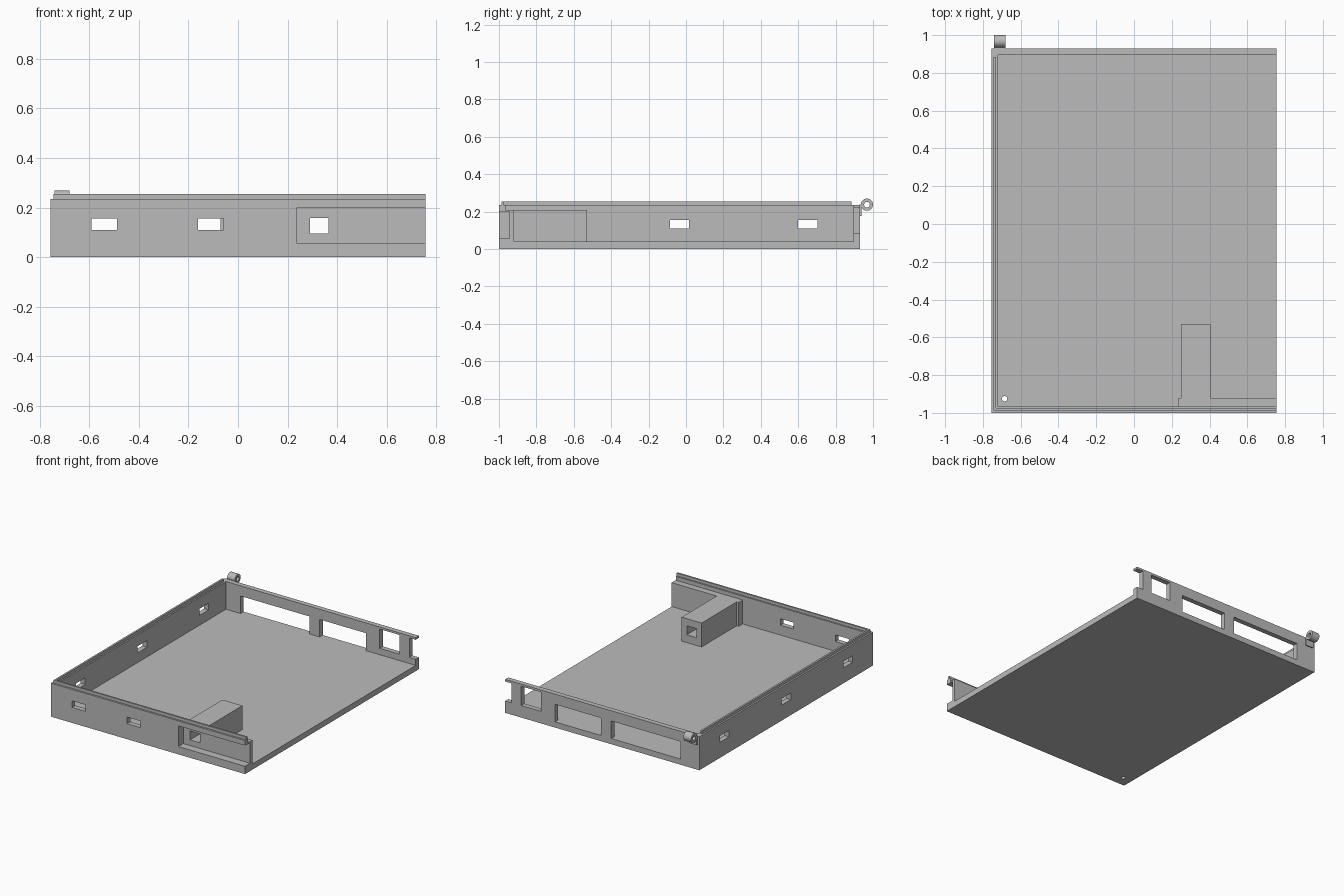
import bpy, math

if "Cube" in bpy.data.objects:
    bpy.data.objects.remove(bpy.data.objects["Cube"])

mat = bpy.data.materials.new("light grey")
mat.diffuse_color = (0.5, 0.5, 0.5, 1)
mat.use_nodes = True
mat.node_tree.nodes["Principled BSDF"].inputs["Base Color"].default_value = mat.diffuse_color


def box(name, x0, x1, y0, y1, z0, z1):
    v = [(x, y, z) for x in (x0, x1) for y in (y0, y1) for z in (z0, z1)]
    f = [(0, 1, 3, 2), (4, 6, 7, 5), (0, 4, 5, 1), (2, 3, 7, 6), (0, 2, 6, 4), (1, 5, 7, 3)]
    me = bpy.data.meshes.new(name)
    me.from_pydata(v, [], f)
    me.materials.append(mat)
    ob = bpy.data.objects.new(name, me)
    bpy.context.collection.objects.link(ob)
    return ob


def cylinder(name, r, depth, loc, rot=(0, 0, 0)):
    bpy.ops.mesh.primitive_cylinder_add(vertices=40, radius=r, depth=depth, location=loc, rotation=rot)
    ob = bpy.context.object
    ob.name = name
    ob.data.materials.append(mat)
    return ob


def combine(target, other, op):
    m = target.modifiers.new("combine", 'BOOLEAN')
    m.operation, m.solver, m.object = op, 'EXACT', other
    bpy.context.view_layer.objects.active = target
    bpy.ops.object.modifier_apply(modifier=m.name)
    bpy.data.objects.remove(other)


def cut(target, *b):
    combine(target, box("cutter", *b), 'DIFFERENCE')


# Tray: floor with front, left and back walls, open on the right
tray = box("tray", -0.755, 0.755, -1, 0.93, 0, 0.235)
cut(tray, -0.72, 1, -0.965, 0.895, 0.04, 0.5)

# Thick connector bay behind the front wall, with a duct running inward
combine(tray, box("bay", 0.235, 0.755, -0.98, -0.92, 0.02, 0.208), 'UNION')
combine(tray, box("duct", 0.25, 0.405, -0.935, -0.53, 0.02, 0.208), 'UNION')
cut(tray, 0.237, 1, -1.1, -0.945, 0.055, 0.2)
cut(tray, 0.29, 0.365, -1.1, -0.4, 0.095, 0.158)

# Slots in the front and left walls
for x in (-0.59, -0.162):
    cut(tray, x, x + 0.103, -1.1, -0.94, 0.109, 0.155)
for y in (-0.77, -0.085, 0.6):
    cut(tray, -0.9, -0.7, y, y + 0.102, 0.109, 0.155)

# Back wall windows and the notch at its open end
for x0, x1, z0, z1 in ((-0.607, -0.07, 0.04, 0.163), (0.008, 0.368, 0.04, 0.163),
                       (0.475, 0.63, 0.085, 0.22), (0.705, 0.9, 0.083, 0.22)):
    cut(tray, x0, x1, 0.85, 1.1, z0, z1)

# Round hole through the floor
combine(tray, cylinder("cutter", 0.014, 0.2, (-0.685, -0.925, 0.02)), 'DIFFERENCE')

# Locating lip along the top of the left and front walls
lip = box("lip", -0.743, -0.73, -0.987, 0.884, 0.23, 0.255)
combine(lip, box("front_lip", -0.743, 0.755, -0.987, -0.975, 0.23, 0.255), 'UNION')

# Hinge barrel and its mounting leaf
turn = (0, math.pi / 2, 0)
hinge = cylinder("hinge", 0.0325, 0.06, (-0.71, 0.9675, 0.237), turn)
combine(hinge, box("hinge_leaf", -0.74, -0.68, 0.928, 0.938, 0.175, 0.237), 'UNION')
combine(hinge, cylinder("cutter", 0.015, 0.2, (-0.71, 0.9675, 0.237), turn), 'DIFFERENCE')

bpy.ops.object.select_all(action='DESELECT')
hinge.select_set(True)
bpy.context.view_layer.objects.active = hinge
bpy.ops.object.shade_smooth_by_angle(angle=math.radians(30))
